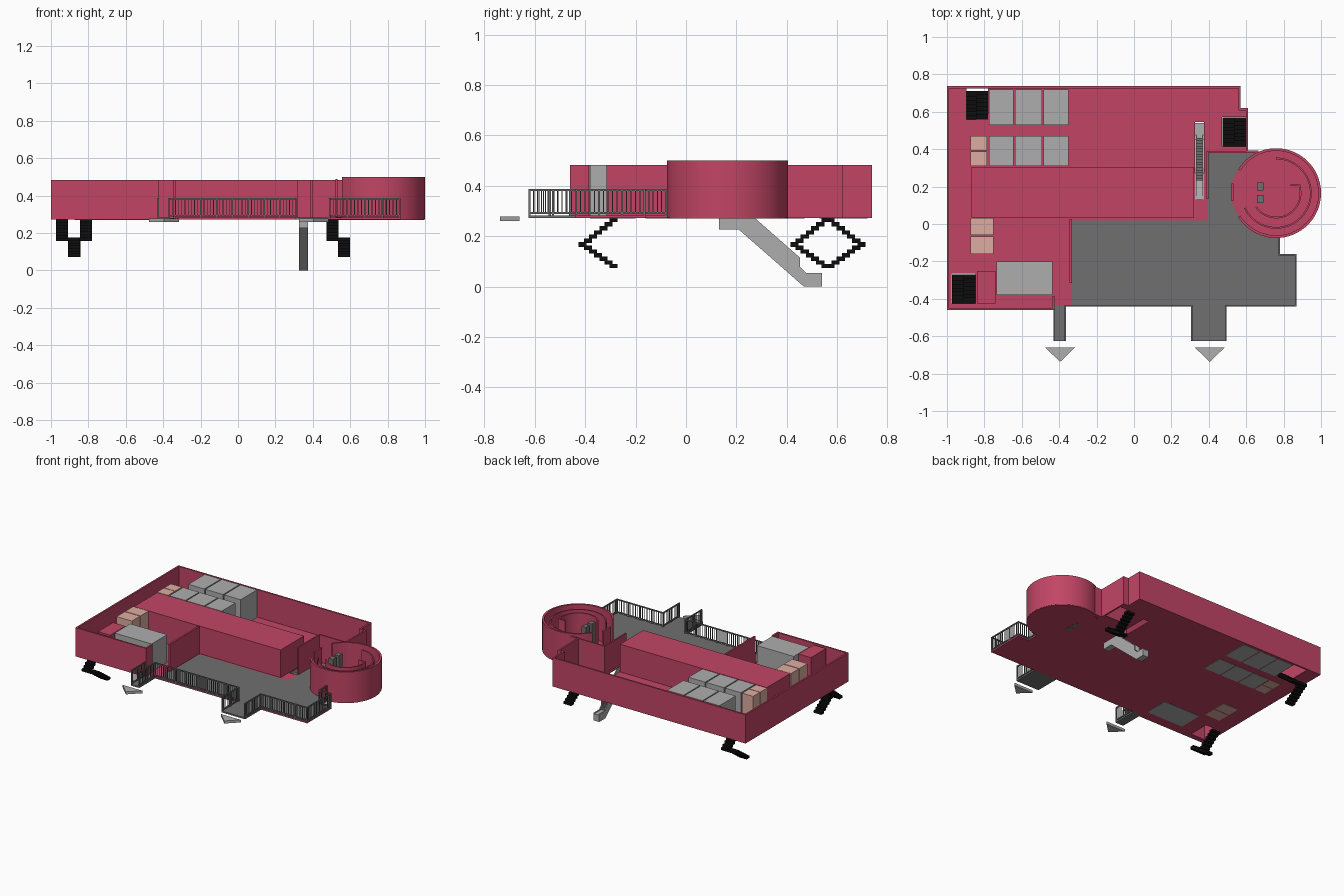
import bpy, bmesh
from math import sin, cos, radians, hypot, atan2
from mathutils import Matrix, Vector

if "Cube" in bpy.data.objects:
    bpy.data.objects.remove(bpy.data.objects["Cube"])


def mat(name, c):
    m = bpy.data.materials.new(name)
    m.diffuse_color = (*c, 1)
    m.use_nodes = True
    m.node_tree.nodes["Principled BSDF"].inputs["Base Color"].default_value = m.diffuse_color
    return m


PINK = mat("pink", (0.54, 0.06, 0.13))
PEACH = mat("peach", (0.72, 0.42, 0.36))
LIGHT = mat("light_grey", (0.42, 0.42, 0.42))
DARK = mat("dark_grey", (0.16, 0.16, 0.16))
BLACK = mat("black", (0.004, 0.004, 0.004))
F, T = 0.28, 0.483          # floor level, wall top


def finish(name, bm, m):
    bmesh.ops.recalc_face_normals(bm, faces=bm.faces)
    me = bpy.data.meshes.new(name)
    bm.to_mesh(me)
    bm.free()
    ob = bpy.data.objects.new(name, me)
    bpy.context.collection.objects.link(ob)
    if m:
        me.materials.append(m)
    return ob


def add_box(bm, x0, x1, y0, y1, z0, z1):
    M = Matrix.Translation(((x0 + x1) / 2, (y0 + y1) / 2, (z0 + z1) / 2))
    bmesh.ops.create_cube(bm, size=1, matrix=M @ Matrix.Diagonal((x1 - x0, y1 - y0, z1 - z0, 1)))


def boxes(name, lst, m):
    bm = bmesh.new()
    for b in lst:
        add_box(bm, *b)
    return finish(name, bm, m)


def prism(name, pts, a, b, m, axis="z"):
    """Extrude a 2D outline: axis z uses (x, y), axis x uses (y, z)."""
    bm = bmesh.new()
    f = bm.faces.new([bm.verts.new((p[0], p[1], a) if axis == "z" else (a, p[0], p[1])) for p in pts])
    r = bmesh.ops.extrude_face_region(bm, geom=[f])
    d = Vector((0, 0, b - a)) if axis == "z" else Vector((b - a, 0, 0))
    bmesh.ops.translate(bm, vec=d, verts=[v for v in r["geom"] if isinstance(v, bmesh.types.BMVert)])
    return finish(name, bm, m)


def wall(name, pts, t=0.012, z0=F - 0.008, z1=T):
    """Wall following a polyline, drawn as overlapping straight runs."""
    bm = bmesh.new()
    for (x0, y0), (x1, y1) in zip(pts, pts[1:]):
        M = (Matrix.Translation(((x0 + x1) / 2, (y0 + y1) / 2, (z0 + z1) / 2))
             @ Matrix.Rotation(atan2(y1 - y0, x1 - x0), 4, "Z")
             @ Matrix.Diagonal((hypot(x1 - x0, y1 - y0) + t, t, z1 - z0, 1)))
        bmesh.ops.create_cube(bm, size=1, matrix=M)
    return finish(name, bm, PINK)


def circle_pts(r, a0, a1, n):
    return [(0.76 + r * cos(radians(a0 + (a1 - a0) * i / n)),
             0.165 + r * sin(radians(a0 + (a1 - a0) * i / n))) for i in range(n + 1)]


def arc_wall(name, r, t, a0, a1, z1):
    bm = bmesh.new()
    n = 48
    rows = [[bm.verts.new((*p, z)) for p in circle_pts(rr, a0, a1, n)]
            for rr, z in ((r, F - 0.006), (r, z1), (r - t, z1), (r - t, F - 0.006))]
    for k in range(4):
        for i in range(n):
            bm.faces.new((rows[k][i], rows[k][i + 1], rows[(k + 1) % 4][i + 1], rows[(k + 1) % 4][i]))
    for i in (0, n):
        bm.faces.new([row[i] for row in rows])
    ob = finish(name, bm, PINK)
    bpy.context.view_layer.objects.active = ob
    ob.select_set(True)
    bpy.ops.object.shade_smooth_by_angle()
    ob.select_set(False)


# floor slab with stair and escalator openings
floor = prism("floor", [(-1, -.46), (-.43, -.46), (-.43, -.44), (.87, -.44), (.87, -.16), (.78, -.16),
                        (.78, .385), (.61, .385), (.61, .62), (.57, .62), (.57, .735), (-1, .735)],
              F - 0.008, F, PINK)
holes = boxes("floor_cutter", [(-.895, -.78, .56, .728, .2, .4), (-.975, -.848, -.425, -.265, .2, .4),
                               (.47, .602, .415, .572, .2, .4), (.325, .375, .13, .545, .2, .4)], None)
mod = floor.modifiers.new("openings", "BOOLEAN")
mod.operation, mod.object, mod.solver = "DIFFERENCE", holes, "EXACT"
holes.hide_render = True
holes.hide_set(True)

# terrace deck, entrance walkways and entrance arrows
prism("terrace_deck", [(-.335, -.44), (.87, -.44), (.87, -.16), (.78, -.16), (.78, .38), (.395, .38),
                       (.395, .02), (-.335, .02)], F - .0005, F + .003, DARK)
boxes("walkways", [(-.43, -.365, -.625, -.4395, F - .008, F + .003),
                   (.305, .495, -.625, -.4395, F - .008, F + .003)], DARK)
for i, x in enumerate((-.395, .405)):
    prism(f"entrance_arrow_{i}", [(x - .08, -.66), (x, -.737), (x + .08, -.66)], .26, .279, LIGHT)

# outer walls and partitions
wall("outer_wall", [(-.43, -.39), (-.43, -.454), (-.994, -.454), (-.994, .731), (.564, .731),
                    (.564, .614), (.604, .614), (.604, .386), (.66, .386)])
wall("escalator_wall", [(.604, .386), (.392, .386), (.392, .14)], .01)
wall("terrace_partition", [(-.338, .02), (-.338, -.31)], .012)
wall("tower_door_wall", [(.527, .13), (.527, .21)], .012, z1=.49)

# closed rooms and storage blocks
boxes("room_blocks", [(-.87, -.49, .035, .305, F - .004, T), (-.49, .322, .035, .305, F - .004, T),
                      (-.84, -.74, -.425, -.25, F - .004, T)], PINK)
B = F - .01
boxes("service_blocks",
      [(x0, x1, y0, y1, B, T) for x0, x1 in ((-.775, -.645), (-.637, -.493), (-.485, -.35))
       for y0, y1 in ((.31, .47), (.53, .72))] + [(-.735, -.435, -.38, -.2, B, T)], LIGHT)
boxes("peach_blocks", [(-.875, -.785, .31, .388, B, T), (-.875, -.785, .392, .47, B, T),
                       (-.875, -.75, -.06, .032, B, T), (-.875, -.75, -.16, -.066, B, T)], PEACH)

# round tower
prism("tower_floor", circle_pts(.238, -149, 149, 64) + [(.522, .22), (.522, .12)], F - .009, F + .006, PINK)
arc_wall("tower_wall", .24, .014, -148, 148, .5)
arc_wall("tower_inner_arc", .19, .009, -155, 90, T)
arc_wall("tower_core_arc", .135, .009, -145, 18, T)
wall("tower_core_hook", [(.84, .208), (.885, .208)], .009)
boxes("tower_cabinets", [(.657, .693, y, y + .042, B, T) for y in (.112, .18)], DARK)


# railings: rails, posts and thin balusters
def railing(name, pts):
    bm = bmesh.new()
    for (x0, y0), (x1, y1) in zip(pts, pts[1:]):
        for z in (F + .012, .384):
            add_box(bm, min(x0, x1) - .004, max(x0, x1) + .004, min(y0, y1) - .004, max(y0, y1) + .004,
                    z - .004, z + .004)
        L = hypot(x1 - x0, y1 - y0)
        spans = max(1, round(L / .09))
        n = spans * 5
        for i in range(n + 1):
            x, y = x0 + (x1 - x0) * i / n, y0 + (y1 - y0) * i / n
            r, b = (.004, F - .006) if i % 5 == 0 else (.002, F + .01)
            add_box(bm, x - r, x + r, y - r, y + r, b, .384)
    finish(name, bm, DARK)


railing("railing_left", [(-.427, -.621), (-.427, -.46)])
railing("railing_middle", [(-.368, -.621), (-.368, -.436), (.309, -.436), (.309, -.621)])
railing("railing_right", [(.491, -.621), (.491, -.436), (.866, -.436), (.866, -.164), (.776, -.164), (.776, -.08)])


# black fire stairs: two flights that double back
def fire_stair(name, xu, xl, y, d, w=.063):
    lst = []
    for i in range(7):
        c = y + d * (.015 + i * .0205)
        lst.append((xu, xu + w, c - .016, c + .016, .256 - i * .0165, .273 - i * .0165))
        lst.append((xl, xl + w, c - .016, c + .016, .073 + i * .0145, .09 + i * .0145))
    e = y + d * .138
    lst.append((min(xu, xl), max(xu, xl) + w, e - .016, e + .016, .157, .172))
    boxes(name, lst, BLACK)


fire_stair("fire_stair_front_left", -.972, -.91, -.272, -1)
fire_stair("fire_stair_back_left", -.844, -.905, .558, 1)
fire_stair("fire_stair_right", .473, .535, .568, -1)

# escalator: side panels, trough body and dark steps
side = [(.13, .226), (.21, .226), (.468, 0), (.54, 0), (.54, .055), (.476, .055), (.452, .08),
        (.452, .115), (.27, .275), (.13, .275)]
for n, x in (("left", .327), ("right", .367)):
    prism(f"escalator_side_{n}", side, x, x + .007, LIGHT, "x")
prism("escalator_body", [(.13, .226), (.21, .226), (.468, 0), (.54, 0), (.54, .05), (.46, .05),
                         (.24, .245), (.13, .272)], .333, .368, LIGHT, "x")
boxes("escalator_steps", [(.333, .368, .232 + i * .0142, .247 + i * .0142, .228 - i * .0123, .256 - i * .0123)
                          for i in range(16)], DARK)
